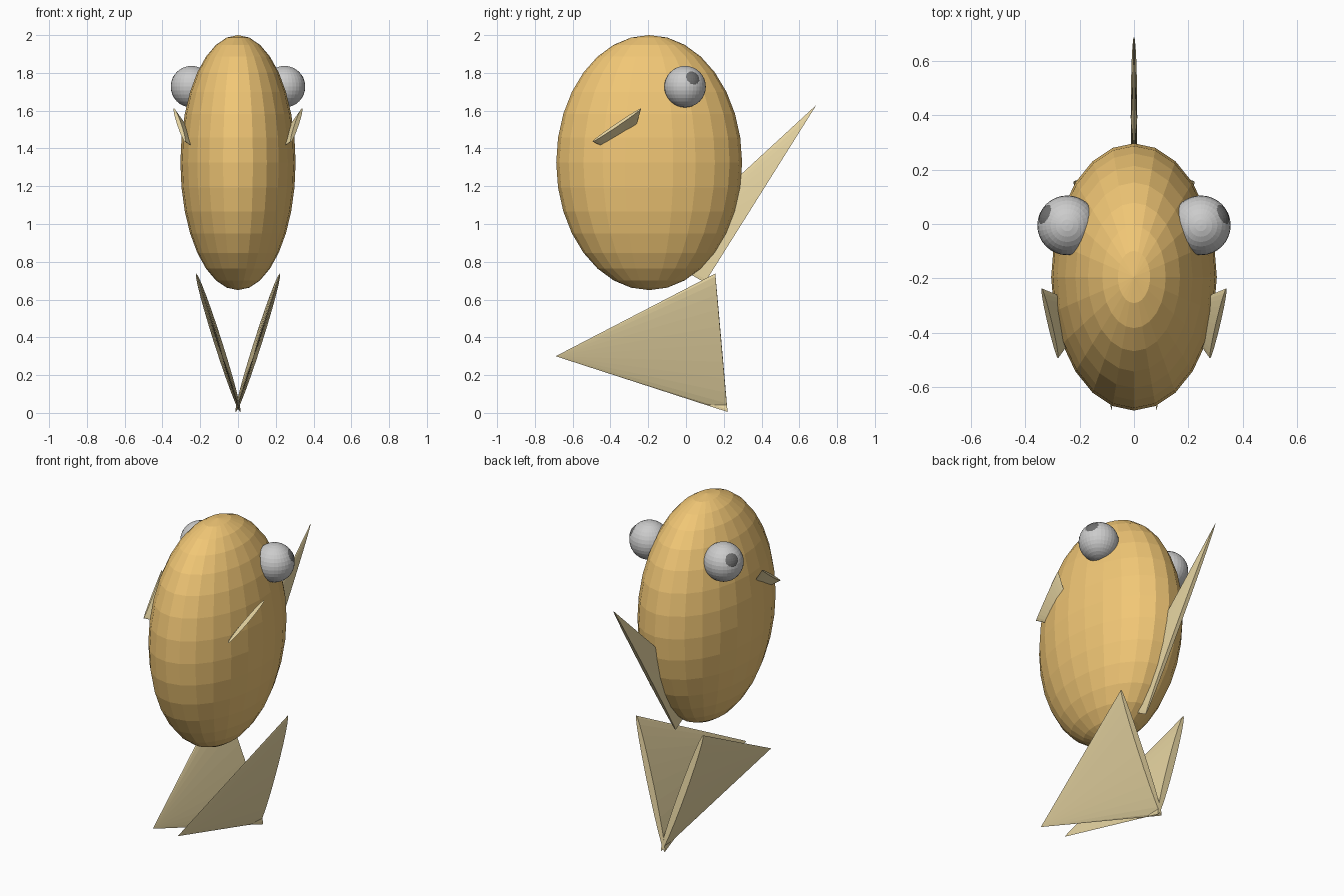
import bpy, bmesh, math
from mathutils import Vector

if "Cube" in bpy.data.objects:
    bpy.data.objects.remove(bpy.data.objects["Cube"])


def material(name, rgb):
    m = bpy.data.materials.new(name)
    m.diffuse_color = (*rgb, 1)
    m.use_nodes = True
    m.node_tree.nodes["Principled BSDF"].inputs["Base Color"].default_value = m.diffuse_color
    return m


ORANGE = material("orange_scales", (0.88, 0.57, 0.18))
SAND = material("sand_fin", (0.84, 0.70, 0.38))
BLACK = material("dark_pupil", (0.16, 0.16, 0.16))


def finish(name, bm, mat):
    bmesh.ops.recalc_face_normals(bm, faces=bm.faces)
    me = bpy.data.meshes.new(name)
    bm.to_mesh(me)
    bm.free()
    ob = bpy.data.objects.new(name, me)
    bpy.context.collection.objects.link(ob)
    if mat:
        me.materials.append(mat)
    return ob


def ellipsoid(name, centre, radii, segments, rings, mat=None):
    bm = bmesh.new()
    bmesh.ops.create_uvsphere(bm, u_segments=segments, v_segments=rings, radius=1)
    bmesh.ops.scale(bm, vec=radii, verts=bm.verts)
    bmesh.ops.translate(bm, vec=centre, verts=bm.verts)
    return finish(name, bm, mat)


def fin(name, apex, b, c, half_thick, n=24):
    """Flattened cone: point at apex, thin elliptical base running from b to c."""
    apex, b, c = Vector(apex), Vector(b), Vector(c)
    normal = (b - apex).cross(c - apex).normalized()
    mid, half = (b + c) / 2, (b - c) / 2
    bm = bmesh.new()
    tip = bm.verts.new(apex)
    ring = []
    for i in range(n):
        a = 2 * math.pi * i / n
        ring.append(bm.verts.new(mid + half * math.cos(a) + normal * half_thick * math.sin(a)))
    for i in range(n):
        bm.faces.new((tip, ring[i], ring[(i + 1) % n]))
    bm.faces.new(ring)
    return finish(name, bm, SAND)


# Egg-shaped body
ellipsoid("body", (0, -0.195, 1.325), (0.305, 0.492, 0.675), 24, 16, ORANGE)

# Rear fin, its apex buried in the body
fin("back_fin", (0, -0.166, 0.842), (0, 0.69, 1.63), (0, 0.10, 0.69), 0.012)

# Paired parts
for side, s in (("right", 1), ("left", -1)):
    # Eye with a pupil bulging just through its surface
    eye = Vector((s * 0.246, -0.005, 1.727))
    ellipsoid(side + "_eye", eye, (0.11,) * 3, 32, 16)
    look = Vector((s * 0.085, 0.042, 0.048)).normalized()
    ellipsoid(side + "_pupil", eye + look * 0.043, (0.071,) * 3, 32, 16, BLACK)

    # Small side fin
    fin(side + "_side_fin", (s * 0.15, -0.315, 1.35),
        (s * 0.34, -0.237, 1.612), (s * 0.28, -0.495, 1.437), 0.012)

    # Tail lobe, crossing its twin at the bottom
    fin(side + "_tail_fin", (s * 0.083, -0.69, 0.30),
        (s * 0.222, 0.155, 0.738), (s * -0.012, 0.22, 0.005), 0.021)
